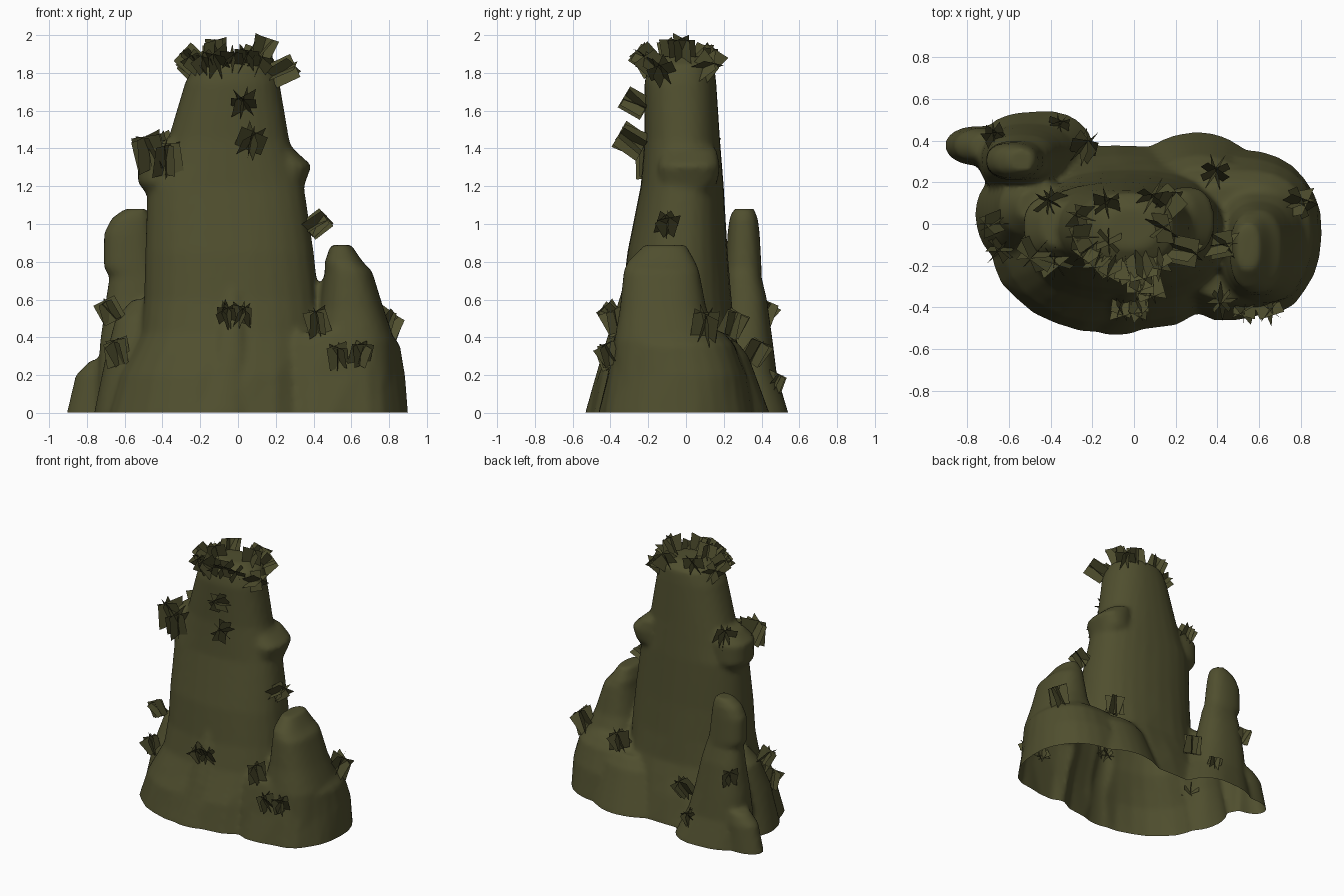
import bpy, bmesh, math, random
from mathutils import Vector, noise

random.seed(4)


def material(name, col):
    m = bpy.data.materials.new(name)
    m.diffuse_color = (*col, 1)
    return m


olive = material("olive_rock", (0.080, 0.078, 0.028))


def loft(bm, rings, n=28, p=2.4, rough=0.05):
    """Closed loft through rings of (z, x0, x1, y0, y1)."""
    loops = []
    for z, x0, x1, y0, y1 in rings:
        cx, cy, rx, ry = (x0 + x1) / 2, (y0 + y1) / 2, (x1 - x0) / 2, (y1 - y0) / 2
        loop = []
        for i in range(n):
            a = math.tau * i / n
            c, s = math.cos(a), math.sin(a)
            x = math.copysign(abs(c) ** (2 / p), c) * rx
            y = math.copysign(abs(s) ** (2 / p), s) * ry
            amt = rough * max(0.1, 1 - z)
            k = 1 + amt * noise.noise(Vector((x * 5, y * 5, z * 3)))
            loop.append(bm.verts.new((cx + x * k, cy + y * k, z)))
        loops.append(loop)
    for a, b in zip(loops, loops[1:]):
        for i in range(n):
            j = (i + 1) % n
            bm.faces.new((a[i], a[j], b[j], b[i]))
    bm.faces.new(loops[0][::-1])
    bm.faces.new(loops[-1])


bm = bmesh.new()
# central tower
loft(bm, [
    (-0.1, -0.70, 0.52, -0.53, 0.38), (0.0, -0.69, 0.51, -0.52, 0.38),
    (0.2, -0.64, 0.49, -0.47, 0.33), (0.32, -0.57, 0.47, -0.42, 0.29),
    (0.42, -0.52, 0.45, -0.38, 0.26), (0.6, -0.50, 0.43, -0.34, 0.24),
    (0.85, -0.49, 0.40, -0.31, 0.22), (1.2, -0.48, 0.35, -0.24, 0.20),
    (1.32, -0.42, 0.31, -0.23, 0.19), (1.45, -0.37, 0.27, -0.22, 0.18),
    (1.75, -0.28, 0.22, -0.22, 0.16), (1.84, -0.23, 0.19, -0.20, 0.15),
    (1.89, -0.14, 0.11, -0.12, 0.08)], p=2.3)
# left shoulder and right shoulder
loft(bm, [(1.14, -0.47, -0.25, -0.12, 0.10), (1.22, -0.53, -0.22, -0.16, 0.14),
          (1.36, -0.53, -0.22, -0.16, 0.14), (1.44, -0.44, -0.22, -0.12, 0.1)])
loft(bm, [(1.16, 0.12, 0.34, -0.12, 0.12), (1.23, 0.12, 0.36, -0.15, 0.17),
          (1.31, 0.12, 0.39, -0.15, 0.18), (1.40, 0.12, 0.29, -0.13, 0.16)])
# right mound: wide base and a narrower peak
loft(bm, [(-0.1, 0.1, 0.91, -0.46, 0.36), (0, 0.1, 0.90, -0.46, 0.36),
          (0.2, 0.12, 0.88, -0.42, 0.32), (0.36, 0.14, 0.86, -0.39, 0.26),
          (0.43, 0.2, 0.80, -0.37, 0.2)], p=2.3)
loft(bm, [(0.1, 0.35, 0.86, -0.40, 0.25), (0.38, 0.38, 0.83, -0.38, 0.18),
          (0.55, 0.43, 0.77, -0.35, 0.11), (0.75, 0.46, 0.71, -0.33, 0.07),
          (0.80, 0.46, 0.66, -0.31, 0.05), (0.89, 0.49, 0.60, -0.22, 0.0)])
# low bulge bridging tower and mound at the back
loft(bm, [(-0.1, -0.05, 0.64, -0.1, 0.44), (0, -0.05, 0.64, -0.1, 0.435),
          (0.3, 0.05, 0.58, -0.1, 0.33), (0.38, 0.1, 0.52, -0.1, 0.27)], p=2)
# front ridge
loft(bm, [(-0.1, -0.3, 0.12, -0.54, 0), (0.0, -0.28, 0.12, -0.535, 0),
          (0.3, -0.18, 0.1, -0.45, 0), (0.55, -0.12, 0.06, -0.37, 0),
          (0.72, -0.07, 0.02, -0.32, 0)])
# back left spire with its spread base and low stone
loft(bm, [(-0.1, -0.76, -0.17, 0.12, 0.54), (0, -0.75, -0.18, 0.12, 0.54),
          (0.2, -0.74, -0.27, 0.14, 0.48), (0.38, -0.73, -0.33, 0.17, 0.46),
          (0.6, -0.70, -0.38, 0.2, 0.43), (0.72, -0.68, -0.41, 0.21, 0.40),
          (0.77, -0.71, -0.43, 0.21, 0.40), (0.95, -0.71, -0.45, 0.22, 0.39),
          (1.03, -0.67, -0.46, 0.23, 0.38), (1.08, -0.60, -0.48, 0.25, 0.36)])
loft(bm, [(-0.1, -0.91, -0.6, 0.27, 0.47), (0, -0.91, -0.6, 0.28, 0.47),
          (0.2, -0.86, -0.6, 0.29, 0.46), (0.28, -0.78, -0.6, 0.3, 0.44)], p=2.1)
# low rise on the left side
loft(bm, [(-0.1, -0.76, -0.3, -0.2, 0.27), (0, -0.76, -0.3, -0.2, 0.27),
          (0.3, -0.70, -0.3, -0.14, 0.24), (0.5, -0.65, -0.3, -0.06, 0.22),
          (0.6, -0.56, -0.3, 0, 0.18)], p=2.2)
me = bpy.data.meshes.new("rock")
bm.to_mesh(me)
bm.free()

# fuse the parts into one weathered shell
rock = bpy.data.objects.new("rock", me)
bpy.context.collection.objects.link(rock)
r = rock.modifiers.new("fuse", "REMESH")
r.mode = "VOXEL"
r.voxel_size = 0.02
s = rock.modifiers.new("soften", "SMOOTH")
s.factor = 0.5
s.iterations = 3
fused = bpy.data.meshes.new_from_object(
    rock.evaluated_get(bpy.context.evaluated_depsgraph_get()))
rock.modifiers.clear()
rock.data = fused

# cut an open bottom at ground level
bm = bmesh.new()
bm.from_mesh(fused)
bmesh.ops.bisect_plane(bm, geom=bm.verts[:] + bm.edges[:] + bm.faces[:],
                       plane_co=(0, 0, 0.003), plane_no=(0, 0, 1), clear_inner=True)
for f in bm.faces:
    f.smooth = True
bm.to_mesh(fused)
bm.free()
fused.materials.clear()
fused.materials.append(olive)


def tuft(bm, pos, out, size=0.14, cards=4):
    """Leaf cards crossed around an axis through their common centre."""
    out = Vector(out).normalized()
    side = out.orthogonal().normalized()
    up = out.cross(side)
    start = random.random() * math.pi
    for k in range(cards):
        a = start + math.pi * k / cards + random.uniform(-0.2, 0.2)
        w = side * math.cos(a) + up * math.sin(a)
        o = (out + Vector([random.uniform(-0.25, 0.25) for _ in range(3)])).normalized()
        h = size * random.uniform(0.9, 1.05)
        c = Vector(pos) - o * h * 0.5
        q = [c - w * h / 2, c + w * h / 2, c + w * h / 2 + o * h, c - w * h / 2 + o * h]
        bm.faces.new([bm.verts.new(v) for v in q])


# tufts: centre, axis, size
bm = bmesh.new()
for deg in (160, 190, 210, 230, 250, 270, 290, 310):   # crown, front side
    a = math.radians(deg)
    c, sn = math.cos(a), math.sin(a)
    tuft(bm, (-0.03 + 0.22 * c, -0.03 + 0.19 * sn, 1.84 + random.uniform(-0.03, 0.04)),
         (c, sn, 0.9), 0.13, 3)
for p, d in [((-0.13, 0.09, 1.88), (-0.3, 0.4, 1)), ((0.08, 0.12, 1.87), (0.3, 0.5, 1)),
             ((0.13, -0.02, 1.92), (0.4, 0.1, 1)), ((-0.12, -0.08, 1.91), (-0.2, -0.2, 1)),
             ((0.16, 0.10, 1.83), (0.6, 0.7, 0.6)), ((0.24, -0.13, 1.81), (0.8, -0.3, 0.5))]:
    tuft(bm, p, d, 0.14, 3)
for p, d, sz in [
        ((0.03, -0.27, 1.64), (0, -1, 0.6), 0.13), ((0.07, -0.29, 1.44), (0.1, -1, 0.6), 0.16),
        ((-0.47, -0.14, 1.38), (-0.3, -0.2, 1), 0.18), ((-0.38, -0.18, 1.34), (-0.1, -0.2, 1), 0.17),
        ((-0.40, 0.10, 1.41), (-0.4, 0.3, 1), 0.14), ((0.42, -0.10, 1.0), (1, -0.1, 0.8), 0.13),
        ((-0.06, -0.40, 0.52), (-0.2, -0.7, 0.7), 0.11), ((0.02, -0.40, 0.52), (0.2, -0.7, 0.7), 0.11),
        ((0.42, -0.37, 0.48), (-0.2, -0.4, 1), 0.13), ((0.53, -0.41, 0.30), (-0.1, -0.5, 1), 0.12),
        ((0.65, -0.41, 0.31), (0.2, -0.5, 1), 0.12), ((0.79, 0.10, 0.46), (0.6, 0.2, 0.9), 0.15),
        ((0.39, 0.25, 0.47), (0.1, 0.4, 1), 0.14), ((-0.68, 0.0, 0.54), (-0.5, -0.1, 1), 0.12),
        ((-0.64, -0.12, 0.32), (-0.4, -0.3, 1), 0.13), ((-0.67, 0.42, 0.53), (-0.1, 0.5, 1), 0.12),
        ((-0.24, 0.37, 0.32), (0.2, 0.5, 1), 0.14), ((-0.36, 0.47, 0.16), (0.1, 0.5, 1), 0.11)]:
    tuft(bm, p, d, sz)
me = bpy.data.meshes.new("leaf_tufts")
bm.to_mesh(me)
bm.free()
me.materials.append(olive)
bpy.context.collection.objects.link(bpy.data.objects.new("leaf_tufts", me))
